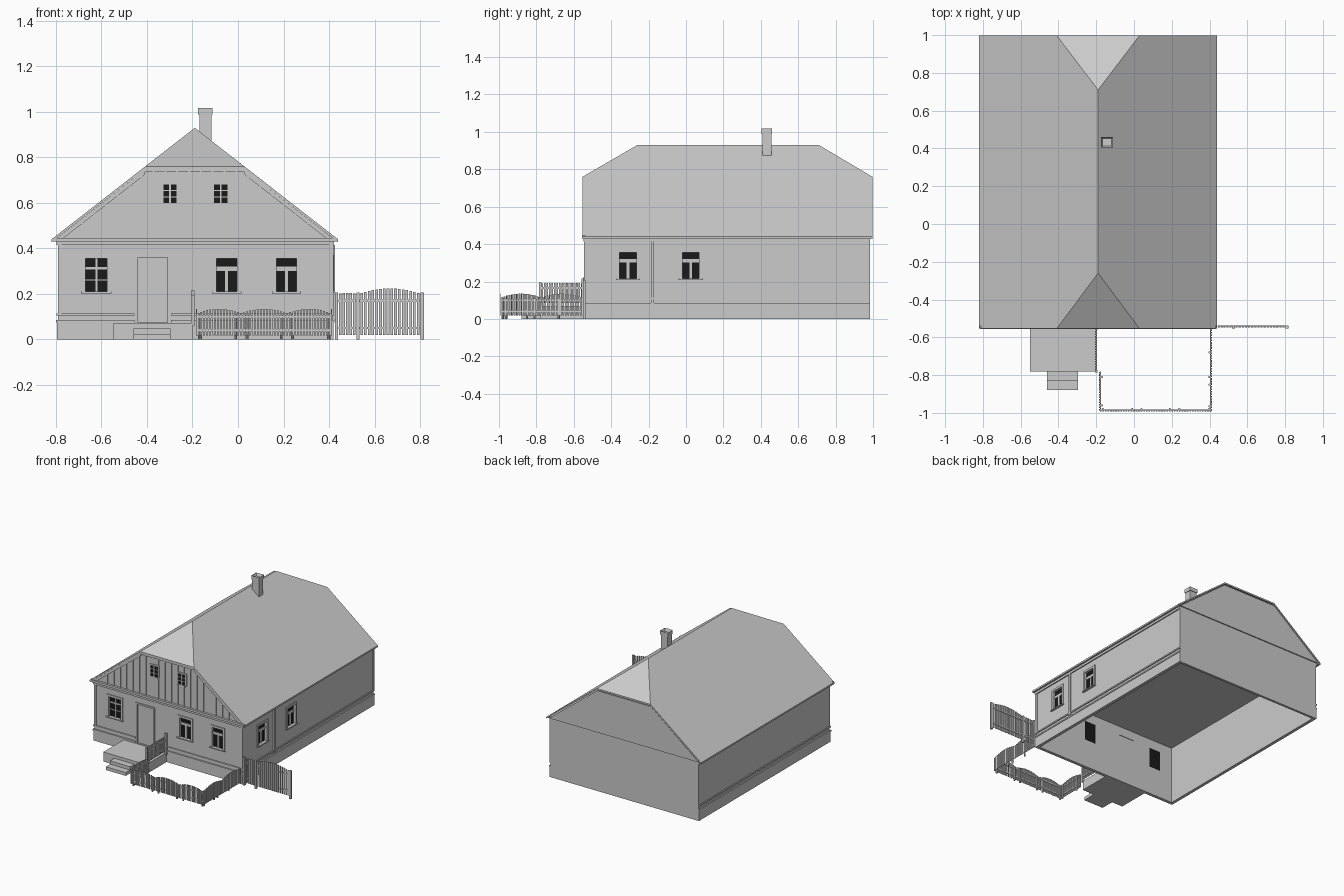
import bpy, bmesh, math

if "Cube" in bpy.data.objects:
    bpy.data.objects.remove(bpy.data.objects["Cube"])

# Main dimensions
X0, X1, Y0, Y1 = -0.79, 0.415, -0.54, 0.985
RX, RZ, SLOPE = -0.19, 0.93, 0.778

dark = bpy.data.materials.new("dark_glass")
dark.diffuse_color = (0.01, 0.01, 0.01, 1)
dark.use_nodes = True
dark.node_tree.nodes["Principled BSDF"].inputs["Base Color"].default_value = dark.diffuse_color


def finish(name, bm, mat=None):
    bmesh.ops.recalc_face_normals(bm, faces=bm.faces)
    me = bpy.data.meshes.new(name)
    bm.to_mesh(me)
    bm.free()
    ob = bpy.data.objects.new(name, me)
    bpy.context.collection.objects.link(ob)
    if mat:
        me.materials.append(mat)
    return ob


def boxes(name, items, mat=None):
    """One object made of boxes given as (x0, x1, y0, y1, z0, z1)."""
    bm = bmesh.new()
    for a, b, c, d, e, f in items:
        vs = bmesh.ops.create_cube(bm, size=1)["verts"]
        for v in vs:
            v.co = ((a + b) / 2 + v.co.x * (b - a), (c + d) / 2 + v.co.y * (d - c),
                    (e + f) / 2 + v.co.z * (f - e))
    return finish(name, bm, mat)


def prism(name, pts, y0, y1):
    """Profile in x/z extruded along y."""
    bm = bmesh.new()
    f = bm.faces.new([bm.verts.new((x, y0, z)) for x, z in pts])
    ext = bmesh.ops.extrude_face_region(bm, geom=[f])["geom"]
    bmesh.ops.translate(bm, vec=(0, y1 - y0, 0), verts=[g for g in ext if isinstance(g, bmesh.types.BMVert)])
    return finish(name, bm)


def on_wall(side, u0, u1, z0, z1, d0, d1):
    """Box on the front or right wall, d measured outward from the wall face."""
    if side == "front":
        return (u0, u1, Y0 - d1, Y0 - d0, z0, z1)
    return (X1 + d0, X1 + d1, u0, u1, z0, z1)


def slope_z(x):
    return RZ - SLOPE * abs(x - RX)


# Windows: side, u0, u1, z0, z1, style
windows = [("front", -0.67, -0.575, 0.21, 0.355, "cross"),
           ("front", -0.095, -0.005, 0.21, 0.355, "tee"),
           ("front", 0.17, 0.257, 0.21, 0.355, "tee"),
           ("right", -0.355, -0.265, 0.215, 0.355, "tee"),
           ("right", -0.02, 0.07, 0.215, 0.355, "tee"),
           ("front", -0.328, -0.27, 0.60, 0.68, "attic"),
           ("front", -0.105, -0.047, 0.60, 0.68, "attic")]
DOOR = (-0.44, -0.31, 0.075, 0.36)

# Hollow walls with openings
walls = boxes("walls", [(X0, X1, Y0, Y1, 0, 0.435)])
cavity = boxes("cavity_cutter", [(X0 + .018, X1 - .018, Y0 + .018, Y1 - .018, -0.1, 0.425)])
holes = boxes("opening_cutter", [on_wall(s, a, b, c, d, -.05, .05) for s, a, b, c, d, k in windows if k != "attic"]
              + [on_wall("front", *DOOR, -.05, .05)])
for c in (cavity, holes):
    m = walls.modifiers.new("cut", "BOOLEAN")
    m.object, m.operation, m.solver = c, "DIFFERENCE", "EXACT"
    c.hide_render = True
    c.hide_set(True)

# Window glass, frames and sills
glass, frames, sills = [], [], []
for s, a, b, c, d, kind in windows:
    attic = kind == "attic"
    g = 0.002 if attic else -0.012
    h = 0.006
    w = 0.009 if attic else 0.016
    glass.append(on_wall(s, a, b, c, d, g - .003, g))
    frames += [on_wall(s, a - w, a, c, d + w, 0, h), on_wall(s, b, b + w, c, d + w, 0, h),
               on_wall(s, a, b, d, d + w, 0, h)]
    mid, f0, f1 = (a + b) / 2, g, g + 0.005
    if attic:
        frames.append(on_wall(s, a, b, c - w, c, 0, h))
        frames.append(on_wall(s, mid - .004, mid + .004, c, d, f0, f1))
        frames += [on_wall(s, a, b, z - .002, z + .002, f0, f1) for z in (0.627, 0.654)]
        continue
    sills.append(on_wall(s, a - .02, b + .02, c - .008, c, -.01, .012))
    if kind == "cross":
        frames += [on_wall(s, mid - .004, mid + .004, c, d, f0, f1),
                   on_wall(s, a, b, .308, .318, f0, f1), on_wall(s, a, b, .259, .264, f0, f1)]
    else:
        frames += [on_wall(s, a, b, .302, .320, f0, f1), on_wall(s, mid - .007, mid + .007, c, .31, f0, f1)]
boxes("window_glass", glass, dark)
boxes("window_frames", frames)
boxes("window_sills", sills)

# Door with casing
a, b, c, d = DOOR
boxes("door", [on_wall("front", a, b, c, d, -.014, -.006)])
boxes("door_casing", [on_wall("front", a - .012, a, c, d + .012, 0, .006),
                      on_wall("front", b, b + .012, c, d + .012, 0, .006),
                      on_wall("front", a, b, d, d + .012, 0, .006)])


# Plinth and horizontal mouldings on front, left and right
def band(name, z0, z1, o, front):
    boxes(name, [(X0 - o, X0, Y0 - o, Y1, z0, z1), (X1, X1 + o, Y0 - o, Y1, z0, z1)]
          + [(p, q, Y0 - o, Y0, z0, z1) for p, q in front])


band("plinth", 0, 0.075, 0.005, [(X0, X1)])
band("drip_board", 0.075, 0.085, 0.009, [(X0, -.455), (-.295, X1)])
band("wall_moulding", 0.105, 0.115, 0.007, [(X0, -.455), (-.295, X1)])
band("cornice", 0.415, 0.437, 0.008, [(X0, X1)])

# Corner boards and side pilaster
boxes("corner_boards", [on_wall("front", X0, X0 + .015, .115, .415, 0, .005),
                        on_wall("front", X1 - .015, X1 + .005, .115, .415, 0, .005),
                        on_wall("right", Y0, Y0 + .015, .115, .415, 0, .005),
                        on_wall("right", Y1 - .015, Y1, .115, .415, 0, .005),
                        on_wall("right", -.187, -.172, .085, .415, 0, .011)])

# Half-hipped roof shell
bm = bmesh.new()
V = lambda x, y, z: bm.verts.new((x, y, z))
fy, by = -0.553, 0.997
ends = []
for y, ry in ((fy, -0.26), (by, 0.71)):
    ends.append([V(-0.82, y, .44), V(-0.4085, y, .76), V(RX, ry, RZ), V(0.0285, y, .76), V(0.44, y, .44)])
F, B = ends
for f in ((F[0], F[1], F[2], B[2], B[1], B[0]), (F[4], B[4], B[3], B[2], F[2], F[3]),
          (F[1], F[3], F[2]), (B[1], B[2], B[3])):
    bm.faces.new(f)
ext = bmesh.ops.extrude_face_region(bm, geom=bm.faces[:])["geom"]
bmesh.ops.translate(bm, vec=(0, 0, -0.012), verts=[g for g in ext if isinstance(g, bmesh.types.BMVert)])
finish("roof", bm)
boxes("eave_soffit", [(-.815, .435, Y0 - .008, Y1, .431, .437)])

# Gable walls, rake trim and ledge
gable = [(-0.80, .435), (0.42, .435), (0.0285, .742), (-0.4085, .742)]
prism("front_gable", gable, Y0, Y0 + .015)
prism("back_gable", gable, Y1 - .01, Y1 + .008)
for sgn, nm in ((-1, "left_rake_trim"), (1, "right_rake_trim")):
    prism(nm, [(RX + sgn * .625, .431), (RX + sgn * .2185, .748), (RX + sgn * .2185, .725), (RX + sgn * .595, .431)],
          Y0 - .009, Y0)
boxes("gable_top_trim", [(-.41, .03, Y0 - .009, Y0, .737, .750)])
boxes("gable_ledge", [(-.815, .435, -.556, Y0, .431, .447)])

# Vertical battens on the front gable
battens = []
for i in range(20):
    x = RX + (i - 9.5) * 0.052
    z1 = min(.738, slope_z(x) - .03)
    if any(k == "attic" and p - .012 < x < q + .012 for s, p, q, c, d, k in windows):
        spans = [(.447, .59), (.69, z1)]
    else:
        spans = [(.447, z1)]
    battens += [on_wall("front", x - .004, x + .004, lo, hi, 0, .005) for lo, hi in spans if hi > lo]
boxes("gable_battens", battens)

# Chimney with hollow cap
boxes("chimney_shaft", [(-.17, -.116, .408, .457, .85, .99)])
cap = bmesh.new()
bmesh.ops.create_cube(cap, size=1)
bmesh.ops.scale(cap, vec=(.064, .057, .028), verts=cap.verts)
bmesh.ops.translate(cap, vec=(-.143, .4325, 1.003), verts=cap.verts)
cap.faces.ensure_lookup_table()
top = max(cap.faces, key=lambda f: f.calc_center_median().z)
bmesh.ops.inset_region(cap, faces=[top], thickness=.013)
bmesh.ops.translate(cap, vec=(0, 0, -.02), verts=top.verts)
finish("chimney_cap", cap)

# Porch and steps
boxes("porch", [(-.55, -.20, -.78, Y0 - .005, 0, .07)])
boxes("porch_steps", [(-.46, -.297, -.83, -.78, 0, .048), (-.46, -.297, -.88, -.83, 0, .024)])


def fence(name, axis, pos, u0, u1, z0, low, rise, panels, n, fill, rails, inside):
    """Picket run along x or y, tops arched in each panel, rails on the inside."""
    step = (u1 - u0) / n
    out = []

    def add(a, b, d0, d1, lo, hi):
        p, q = sorted((pos + inside * d0, pos + inside * d1))
        out.append((a, b, p, q, lo, hi) if axis == "x" else (p, q, a, b, lo, hi))
    for i in range(n):
        t = ((i + .5) / n * panels) % 1
        u = u0 + (i + .5) * step
        add(u - step * fill / 2, u + step * fill / 2, -.003, .002, z0, low + rise * math.sin(math.pi * t))
    for z in rails:
        add(u0, u1, .002, .007, z - .005, z + .005)
    boxes(name, out)


# Garden fence, porch railing and yard gate
fence("garden_fence_front", "x", -.99, -.183, .412, .018, .115, .02, 3, 44, .66, (.04, .10), 1)
fence("garden_fence_right", "y", .41, -.99, -.555, .018, .115, .02, 2, 32, .66, (.04, .10), -1)
fence("garden_fence_left", "y", -.182, -.99, -.78, .018, .115, .02, 1, 16, .66, (.04, .10), 1)
fence("porch_railing", "y", -.203, -.775, -.55, .085, .19, .003, 1, 17, .66, (.105, .165), 1)
fence("yard_fence", "x", -.545, .442, .518, .02, .20, .005, 1, 5, .7, (.05, .17), 1)
fence("yard_gate", "x", -.545, .535, .80, .02, .203, .022, 1, 16, .7, (.05, .17), 1)
boxes("fence_posts", [(x - .007, x + .007, -.552, -.538, 0, .207) for x in (.433, .527, .81)]
      + [(-.206, -.192, -.785, -.772, .06, .195), (-.206, -.192, -.56, -.547, .06, .215)])

# Round garden posts
bm = bmesh.new()
spots = [(x, -.98) for x in (-.165, -.01, .04, .19, .24, .398)]
spots += [(.40, y) for y in (-.965, -.85, -.81, -.68)] + [(-.17, -.96), (-.17, -.81)]
for x, y in spots:
    vs = bmesh.ops.create_cone(bm, cap_ends=True, segments=8, radius1=.006, radius2=.006, depth=.11)["verts"]
    bmesh.ops.translate(bm, vec=(x, y, .055), verts=vs)
finish("garden_posts", bm)
